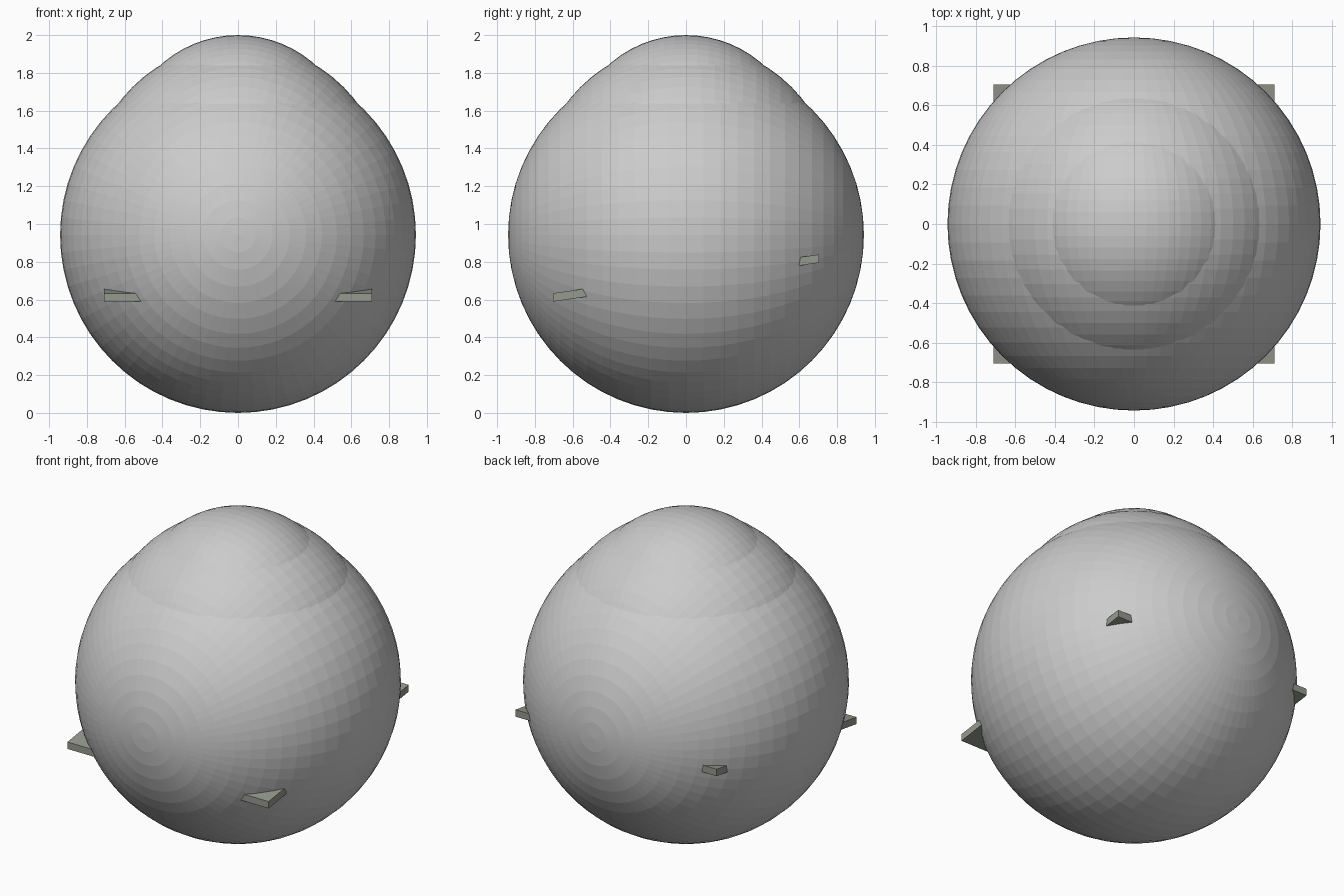
import bpy, math

if "Cube" in bpy.data.objects:
    bpy.data.objects.remove(bpy.data.objects["Cube"])


def ball(name, radius, z):
    # Flat-shaded ball with its poles facing front and back
    bpy.ops.mesh.primitive_uv_sphere_add(segments=64, ring_count=32, radius=radius,
                                         location=(0, 0, z),
                                         rotation=(math.pi / 2, 0, 0))
    bpy.context.object.name = name


# Three nested balls stepping upward
ball("body", 0.942, 0.942)
ball("shoulder_dome", 0.79, 1.167)
ball("top_dome", 0.612, 1.388)

# Square slab through the body, rising toward the back; only its corners show
bpy.ops.mesh.primitive_cube_add(size=1)
slab = bpy.context.object
slab.name = "tilted_slab"
for v in slab.data.vertices:
    x, y, z = v.co
    v.co = (x * 1.42, y * 1.41, z * 0.044 + 0.714 + y * 0.206)

mat = bpy.data.materials.new("slab_grey")
mat.diffuse_color = (0.30, 0.32, 0.27, 1)
mat.use_nodes = True
mat.node_tree.nodes["Principled BSDF"].inputs["Base Color"].default_value = mat.diffuse_color
slab.data.materials.append(mat)
